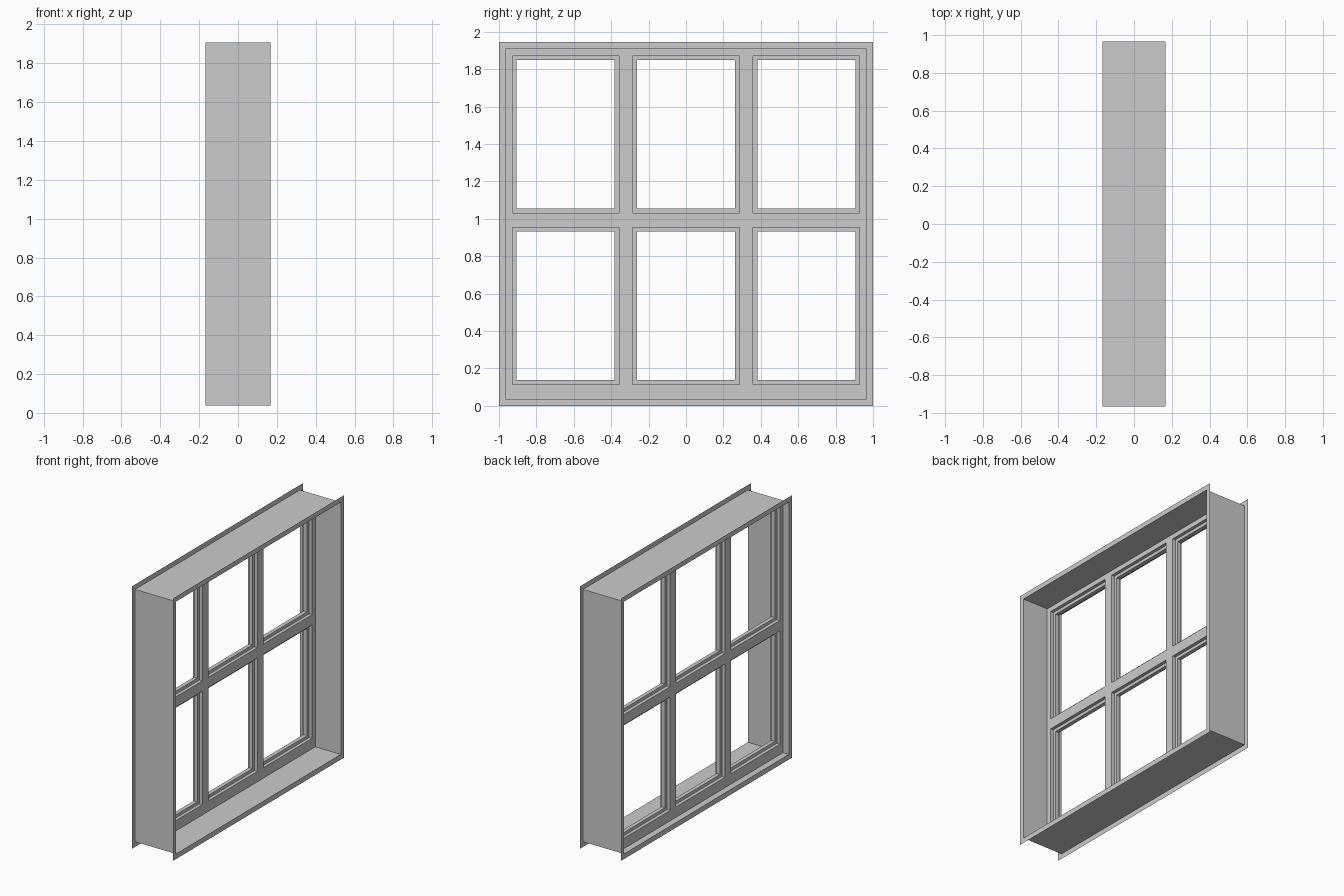
import bpy, bmesh

cube = bpy.data.objects.get("Cube")
if cube:
    bpy.data.objects.remove(cube, do_unlink=True)

grey = bpy.data.materials.new("plain_grey")
grey.use_nodes = True
colour = (0.6, 0.6, 0.6, 1)
grey.diffuse_color = colour
grey.node_tree.nodes["Principled BSDF"].inputs["Base Color"].default_value = colour


def finish(name, bm):
    mesh = bpy.data.meshes.new(name)
    bm.to_mesh(mesh)
    bm.free()
    mesh.materials.append(grey)
    obj = bpy.data.objects.new(name, mesh)
    bpy.context.collection.objects.link(obj)
    return obj


def lattice(name, ys, zs, x0, x1):
    """Solid plate on a grid of cuts, open in every cell with odd row and column."""
    bm = bmesh.new()
    grid = [[bm.verts.new((x0, y, z)) for z in zs] for y in ys]
    for i in range(len(ys) - 1):
        for j in range(len(zs) - 1):
            if not (i % 2 and j % 2):
                bm.faces.new((grid[i][j], grid[i][j + 1],
                              grid[i + 1][j + 1], grid[i + 1][j]))
    front = bmesh.ops.extrude_face_region(bm, geom=bm.faces[:], use_keep_orig=True)
    moved = [g for g in front["geom"] if isinstance(g, bmesh.types.BMVert)]
    bmesh.ops.translate(bm, verts=moved, vec=(x1 - x0, 0, 0))
    bmesh.ops.recalc_face_normals(bm, faces=bm.faces[:])
    return finish(name, bm)


# Thin sheet lining with a flat flange around each open side
DEPTH = 0.168
HALF, BOTTOM, TOP = 0.965, 0.038, 1.908
bm = bmesh.new()
loops = []
for x, half, low, high in ((-DEPTH, 1, 0, 1.945), (-DEPTH, HALF, BOTTOM, TOP),
                           (DEPTH, HALF, BOTTOM, TOP), (DEPTH, 1, 0, 1.945)):
    loops.append([bm.verts.new((x, y, z)) for y, z in
                  ((-half, low), (half, low), (half, high), (-half, high))])
for a, b in zip(loops, loops[1:]):
    for k in range(4):
        n = (k + 1) % 4
        bm.faces.new((a[k], a[n], b[n], b[k]))
bmesh.ops.recalc_face_normals(bm, faces=bm.faces[:])
finish("lining_and_flanges", bm)

# Main window frame with its glazing bars
columns = [(-0.928, -0.358), (-0.286, 0.286), (0.358, 0.928)]
rows = [(0.115, 0.955), (1.032, 1.872)]
ys = [-HALF] + [y for c in columns for y in c] + [HALF]
zs = [BOTTOM] + [z for r in rows for z in r] + [TOP]
lattice("window_frame", ys, zs, -0.12, -0.042)

# Narrow recessed sash inside each opening
RIM = 0.023
for r, (z0, z1) in enumerate(rows):
    for c, (y0, y1) in enumerate(columns):
        lattice(f"sash_row{r + 1}_column{c + 1}",
                [y0, y0 + RIM, y1 - RIM, y1],
                [z0, z0 + RIM, z1 - RIM, z1], -0.095, -0.066)
